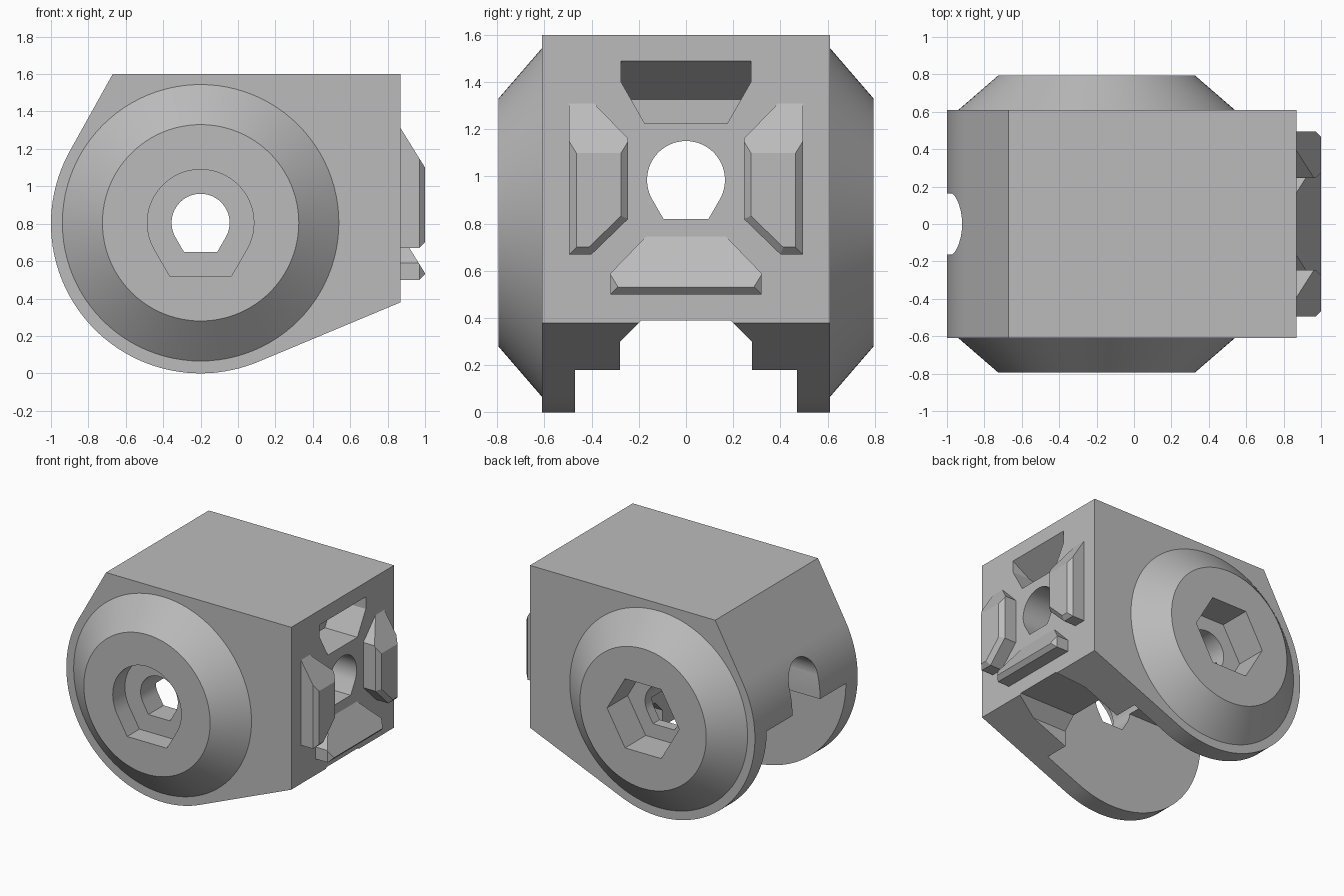
import bpy, bmesh
from math import cos, sin, pi, radians, sqrt
from mathutils import Vector

if "Cube" in bpy.data.objects:
    bpy.data.objects.remove(bpy.data.objects["Cube"], do_unlink=True)

grey = bpy.data.materials.new("grey plastic")
grey.use_nodes = True
grey.diffuse_color = (0.5, 0.5, 0.5, 1)
grey.node_tree.nodes["Principled BSDF"].inputs["Base Color"].default_value = (0.5, 0.5, 0.5, 1)

AXLE = (-0.2, 0.805)      # x, z of the cross bolt
FACE_X = 0.87             # connector face


def finish(name, bm):
    bmesh.ops.recalc_face_normals(bm, faces=bm.faces)
    mesh = bpy.data.meshes.new(name)
    bm.to_mesh(mesh)
    bm.free()
    mesh.materials.append(grey)
    obj = bpy.data.objects.new(name, mesh)
    bpy.context.collection.objects.link(obj)
    return obj


def prism_mesh(points, axis, start, end):
    """Extrude a profile (u, z) along x or y."""
    bm = bmesh.new()
    place = lambda u, z, t: (t, u, z) if axis == "x" else (u, t, z)
    face = bm.faces.new([bm.verts.new(place(u, z, start)) for u, z in points])
    geom = bmesh.ops.extrude_face_region(bm, geom=[face])["geom"]
    moved = [v for v in geom if isinstance(v, bmesh.types.BMVert)]
    step = end - start
    bmesh.ops.translate(bm, verts=moved, vec=(step, 0, 0) if axis == "x" else (0, step, 0))
    return bm


def prism(name, points, axis, start, end):
    return finish(name, prism_mesh(points, axis, start, end))


def arc(centre, radius, first, last, steps):
    angles = [radians(first + (last - first) * i / steps) for i in range(steps + 1)]
    return [(centre[0] + radius * cos(a), centre[1] + radius * sin(a)) for a in angles]


def flat_hole(centre, radius):
    """Round hole whose lower third is half a hexagon."""
    half = radius / sqrt(3)
    low = centre[1] - radius
    return arc(centre, radius, -30, 210, 40) + [(centre[0] - half, low), (centre[0] + half, low)]


def rect(u0, u1, z0, z1):
    return [(u0, z0), (u1, z0), (u1, z1), (u0, z1)]


def boolean(target, tool, operation):
    tool.hide_render = True
    mod = target.modifiers.new("boolean", "BOOLEAN")
    mod.operation, mod.solver, mod.object = operation, "EXACT", tool
    bpy.context.view_layer.objects.active = target
    bpy.ops.object.modifier_apply(modifier=mod.name)
    bpy.data.objects.remove(tool, do_unlink=True)


# Body: rounded side profile with tangent flats
outline = [(FACE_X, 0.38), (FACE_X, 1.6), (-0.67, 1.6)]
outline += arc((-0.2, 0.8), 0.8, 150.9, 292.7, 56)
body = prism("bracket_body", outline, "y", -0.61, 0.61)

# Tapered round caps on both sides, lofted as one barrel
bm = bmesh.new()
rings = []
for y, radius in ((-0.795, 0.525), (-0.605, 0.745), (0.605, 0.745), (0.795, 0.525)):
    rings.append([bm.verts.new((x, y, z)) for x, z in arc(AXLE, radius, 0, 360, 96)[:-1]])
for a, b in zip(rings, rings[1:]):
    for i in range(len(a)):
        bm.faces.new((a[i - 1], a[i], b[i], b[i - 1]))
bm.faces.new(rings[0])
bm.faces.new(rings[-1])
boolean(body, finish("side_caps", bm), "UNION")

# Cavity, cable channel, holes and bolt recesses
hole = (0, 0.985)
cutters = [
    prism("cavity", rect(-0.47, 0.47, -0.2, 0.8), "x", -1.2, 0.39),
    prism("channel", [(-0.28, -0.2), (0.28, -0.2), (0.28, 0.3), (0.19, 0.39),
                      (-0.19, 0.39), (-0.28, 0.3)], "x", 0.3, 1.2),
    prism("long_hole", flat_hole(hole, 0.165), "x", -1.2, 1.2),
    prism("rear_slot", rect(-0.164, 0.164, 0.7, 0.985), "x", -1.2, 0.0),
    prism("bolt_hole", flat_hole(AXLE, 0.155), "y", -1, 1),
    prism("head_recess", flat_hole(AXLE, 0.285), "y", -1, -0.65),
    prism("nut_recess", arc(AXLE, 0.3, 0, 300, 5), "y", 0.55, 1),
]
for cutter in cutters:
    boolean(body, cutter, "DIFFERENCE")

# Wedge shaped socket above the hole, deepest at its lower edge
bm = prism_mesh([(-0.275, 1.52), (-0.275, 1.4), (-0.175, 1.225), (0.175, 1.225),
                 (0.275, 1.4), (0.275, 1.52)], "x", 0.6, 1)


def slope_cut(bm, z, keep_below):
    """Trim with the common slope that meets the connector face at z."""
    normal = Vector((0.21, 0, 0.13)) if keep_below else Vector((-0.16, 0, 0.265))
    bmesh.ops.bisect_plane(bm, geom=bm.verts[:] + bm.edges[:] + bm.faces[:], dist=1e-5,
                           plane_co=(FACE_X, 0, z), plane_no=normal, clear_outer=True)
    bmesh.ops.holes_fill(bm, edges=[e for e in bm.edges if e.is_boundary], sides=0)


slope_cut(bm, 1.49, False)
boolean(body, finish("socket", bm), "DIFFERENCE")


# Connector tabs: bevelled blocks with a sloped top
def tab(name, points, slope_z):
    bm = prism_mesh(points, "x", 0.84, 1.0)
    rim = [e for e in bm.edges if all(v.co.x > 0.99 for v in e.verts)]
    bmesh.ops.bevel(bm, geom=rim, offset=0.03, offset_type="OFFSET", segments=1, affect="EDGES")
    slope_cut(bm, slope_z, True)
    return finish(name, bm)


side = [(0.495, 0.67), (0.495, 1.4), (0.285, 1.4), (0.385, 1.3), (0.245, 1.16),
        (0.245, 0.82), (0.4, 0.67)]
side = [p for p in side if p != (0.285, 1.4)]
side[1] = (0.495, 1.32)
side[2] = (0.4, 1.32)
parts = [body]
for name, sign in (("left_tab", 1), ("right_tab", -1)):
    parts.append(tab(name, [(sign * y, z) for y, z in side], 1.31))
parts.append(tab("lower_tab", [(-0.32, 0.5), (0.32, 0.5), (0.32, 0.59), (0.165, 0.75),
                               (-0.165, 0.75), (-0.32, 0.59)], 0.745))

# Smooth the round surfaces, keep the edges sharp
bpy.ops.object.select_all(action="DESELECT")
for obj in parts:
    obj.select_set(True)
bpy.context.view_layer.objects.active = body
bpy.ops.object.shade_smooth_by_angle(angle=radians(25))
